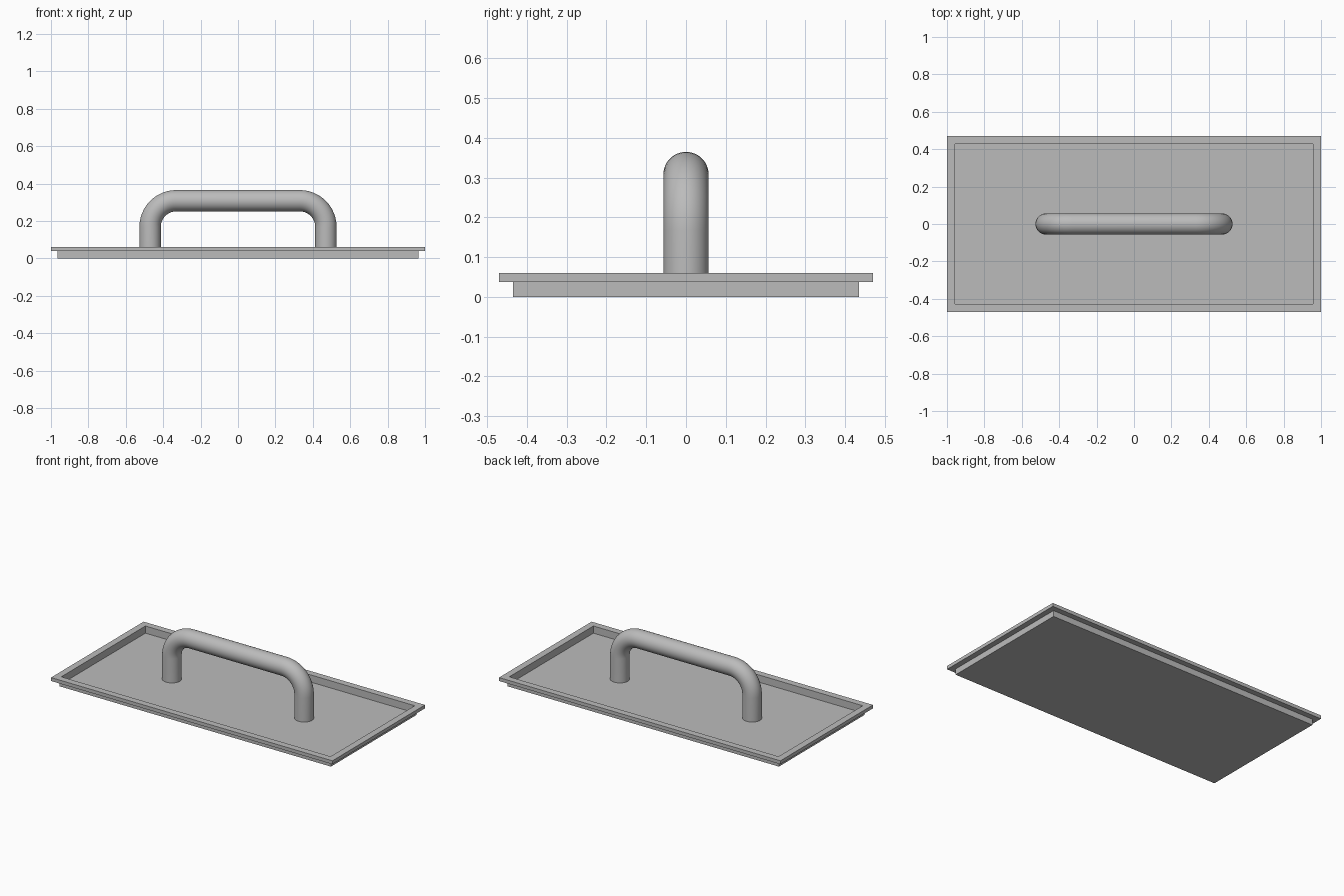
import bpy, bmesh, math
from mathutils import Vector

if "Cube" in bpy.data.objects:
    bpy.data.objects.remove(bpy.data.objects["Cube"])

def material(name, rgb):
    m = bpy.data.materials.new(name)
    m.diffuse_color = (*rgb, 1)
    m.use_nodes = True
    m.node_tree.nodes["Principled BSDF"].inputs["Base Color"].default_value = m.diffuse_color
    return m

grey = material("plain grey", (0.5, 0.5, 0.5))

def loft(name, rings):
    """Skin closed rings of points in order and cap both ends."""
    bm = bmesh.new()
    loops = [[bm.verts.new(p) for p in ring] for ring in rings]
    for a, b in zip(loops, loops[1:]):
        n = len(a)
        for i in range(n):
            bm.faces.new((a[i], a[(i + 1) % n], b[(i + 1) % n], b[i]))
    bm.faces.new(loops[0][::-1])
    bm.faces.new(loops[-1])
    bmesh.ops.recalc_face_normals(bm, faces=bm.faces)
    mesh = bpy.data.meshes.new(name)
    bm.to_mesh(mesh)
    bm.free()
    ob = bpy.data.objects.new(name, mesh)
    bpy.context.collection.objects.link(ob)
    mesh.materials.append(grey)
    return ob

# Shallow rectangular tray with an outward lip: (inset from lip edge, height)
profile = [(0.035, 0), (0.035, 0.038), (0, 0.038), (0, 0.06), (0.043, 0.06), (0.043, 0.014)]
loft("tray", [[(sx * (1 - d), sy * (0.47 - d), z)
               for sx, sy in ((-1, -1), (1, -1), (1, 1), (-1, 1))] for d, z in profile])

# Handle: round bar swept along an arch with two rounded bends
R, BEND, LEG_X, BAR_Z, SIDES, STEPS = 0.057, 0.14, 0.47, 0.308, 32, 12
half = [(LEG_X, 0.012, 0)]
for i in range(STEPS + 1):
    a = math.pi / 2 * i / STEPS
    half.append((LEG_X - BEND + BEND * math.cos(a), BAR_Z - BEND + BEND * math.sin(a), a))
path = half + [(-x, z, math.pi - a) for x, z, a in reversed(half)]
rings = []
for x, z, a in path:
    out = Vector((math.cos(a), 0, math.sin(a)))
    rings.append([Vector((x, 0, z)) + R * (out * math.cos(t) + Vector((0, math.sin(t), 0)))
                  for t in (2 * math.pi * k / SIDES for k in range(SIDES))])
handle = loft("handle", rings)
bpy.context.view_layer.objects.active = handle
handle.select_set(True)
bpy.ops.object.shade_smooth_by_angle(angle=math.radians(40))
